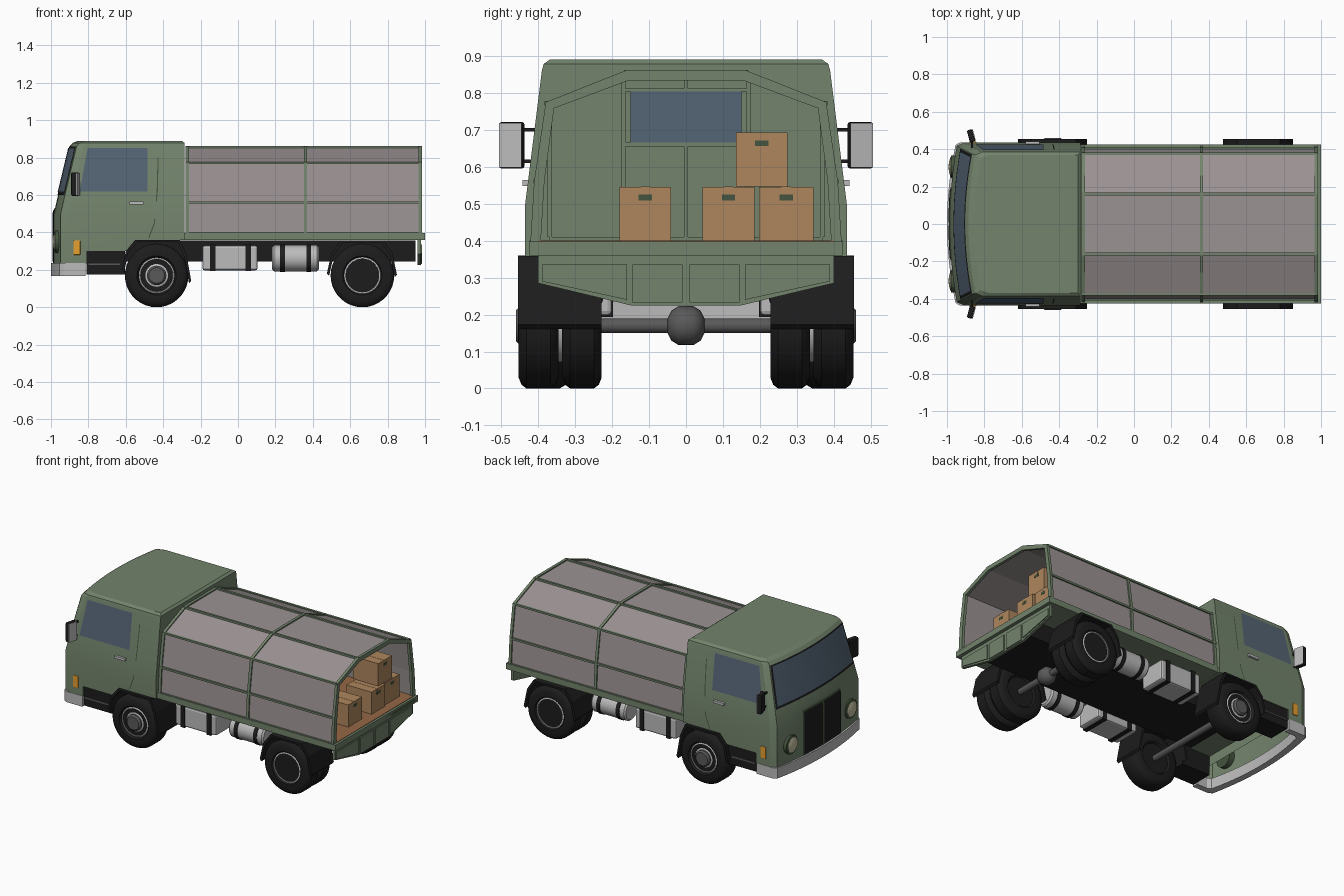
import bpy, bmesh, math
from mathutils import Vector

if "Cube" in bpy.data.objects:
    bpy.data.objects.remove(bpy.data.objects["Cube"])

def mat(name, r, g, b):
    m = bpy.data.materials.new(name)
    m.diffuse_color = (r, g, b, 1)
    m.use_nodes = True
    m.node_tree.nodes["Principled BSDF"].inputs["Base Color"].default_value = m.diffuse_color
    return m

GREEN, BLACK = mat("green", .17, .23, .15), mat("black", .012, .012, .012)
GLASS, CANVAS = mat("glass", .09, .13, .18), mat("canvas", .33, .29, .29)
CARD, ORANGE = mat("cardboard", .42, .24, .11), mat("orange", .8, .35, .03)
SEAM, CREAM = mat("seam", .06, .09, .05), mat("cream", .55, .52, .35)
STEEL, WOOD, LIGHT = mat("steel", .1, .1, .1), mat("wood", .3, .14, .06), mat("light_grey", .5, .5, .5)

def obj(name, verts, faces, m=None, smooth=None, bevel=0):
    me = bpy.data.meshes.new(name)
    me.from_pydata([tuple(v) for v in verts], [], faces)
    bm = bmesh.new()
    bm.from_mesh(me)
    bmesh.ops.recalc_face_normals(bm, faces=bm.faces)
    if bevel:
        bmesh.ops.bevel(bm, geom=bm.edges[:], offset=bevel, segments=2, profile=.5, affect='EDGES')
    bm.to_mesh(me)
    bm.free()
    o = bpy.data.objects.new(name, me)
    bpy.context.collection.objects.link(o)
    if m:
        me.materials.append(m)
    if smooth:
        bpy.ops.object.select_all(action='DESELECT')
        o.select_set(True)
        bpy.context.view_layer.objects.active = o
        bpy.ops.object.shade_smooth_by_angle(angle=math.radians(smooth))
    return o

def prism(name, pts, axis, a, b, m=None, **k):
    """Extrude a 2D outline along an axis from a to b."""
    put = {'x': lambda p, t: (t, p[0], p[1]), 'y': lambda p, t: (p[0], t, p[1]),
           'z': lambda p, t: (p[0], p[1], t)}[axis]
    n = len(pts)
    faces = [(i, (i + 1) % n, n + (i + 1) % n, n + i) for i in range(n)]
    faces += [tuple(range(n))[::-1], tuple(range(n, 2 * n))]
    return obj(name, [put(p, a) for p in pts] + [put(p, b) for p in pts], faces, m, **k)

def box(name, x0, x1, y0, y1, z0, z1, m=None, **k):
    return prism(name, [(x0, y0), (x1, y0), (x1, y1), (x0, y1)], 'z', z0, z1, m, **k)

def lathe(name, prof, c, axis, m=None, n=32, smooth=35):
    """Revolve (radius, offset) points about an axis through c."""
    vs, fs, k = [], [], len(prof)
    for i in range(n):
        a = 2 * math.pi * i / n
        for r, t in prof:
            p, q = r * math.cos(a), r * math.sin(a)
            vs.append(Vector(c) + Vector((p, t, q) if axis == 'y' else (t, p, q)))
        for j in range(k - 1):
            i2 = (i + 1) % n
            fs.append((i * k + j, i * k + j + 1, i2 * k + j + 1, i2 * k + j))
    fs += [tuple(i * k for i in range(n)), tuple(i * k + k - 1 for i in range(n))]
    return obj(name, vs, fs, m, smooth)

SIDES = ((-1, "right"), (1, "left"))

# cab shell: rings of (z, front x, half width)
LEV = [(.235, -.985, .435), (.5, -.985, .435), (.6, -.962, .4225), (.86, -.9, .39),
       (.878, -.885, .385), (.89, -.855, .368)]

def at(z):
    for (z0, f0, w0), (z1, f1, w1) in zip(LEV, LEV[1:]):
        if z <= z1:
            t = (z - z0) / (z1 - z0)
            return f0 + t * (f1 - f0), w0 + t * (w1 - w0)

def front(u, z, d=0):
    f, w = at(z)
    return (f + .04 * u * u - d, u * w, z)

US = [-.96 + .16 * i for i in range(13)]
rings = []
for z, f, w in LEV:
    back = -.285 if z < .88 else -.30
    xc = f + .075
    rings.append([(back, -w, z), (xc, -w, z)] + [front(u, z) for u in US] + [(xc, w, z), (back, w, z)])
n = len(rings[0])
faces = [(r * n + i, r * n + (i + 1) % n, (r + 1) * n + (i + 1) % n, (r + 1) * n + i)
         for r in range(len(LEV) - 1) for i in range(n)]
faces += [tuple(range(n)), tuple(range((len(LEV) - 1) * n, len(LEV) * n))]
cab = obj("cab", [v for r in rings for v in r], faces, GREEN)
cut = prism("cab_cutter", [(-.81, .1), (-.81, .3), (-.6, .3), (-.55, .36), (-.31, .36), (-.2, .355), (-.2, .1)],
            'y', -.6, .6)
mod = cab.modifiers.new("arch", 'BOOLEAN')
mod.operation, mod.solver, mod.object = 'DIFFERENCE', 'EXACT', cut
bpy.context.view_layer.objects.active = cab
cab.select_set(True)
bpy.ops.object.modifier_apply(modifier="arch")
bpy.data.objects.remove(cut)
bm = bmesh.new()
bm.from_mesh(cab.data)
bmesh.ops.delete(bm, geom=[f for f in bm.faces if f.calc_center_median().z < .24], context='FACES')
bm.to_mesh(cab.data)
bm.free()
bpy.ops.object.shade_smooth_by_angle(angle=math.radians(20))

def front_patch(name, u1, zs, d, m, u0=None):
    """Patch that follows the curved cab nose."""
    u0 = -u1 if u0 is None else u0
    k = 13
    vs = [front(u0 + (u1 - u0) * i / (k - 1), z, d) for z in zs for i in range(k)]
    fs = [(r * k + i, r * k + i + 1, r * k + k + i + 1, r * k + k + i)
          for r in range(len(zs) - 1) for i in range(k - 1)]
    return obj(name, vs, fs, m, 30)

front_patch("windscreen_seal", .95, [.6, .859], .003, BLACK)
front_patch("windscreen", .92, [.615, .852], .006, GLASS)
front_patch("grille_surround", .45, [.236, .5, .53], .003, SEAM)
for s, side in SIDES:
    front_patch(f"grille_{side}", .43 if s > 0 else -.02, [.245, .5, .52], .007, BLACK, .02 if s > 0 else -.43)

# bumper wrapping round the nose
arc = [(-1 + .05 * u * u, u * .44) for u in US]
outer = [(-.815, -.437), (-.93, -.437)] + arc + [(-.93, .437), (-.815, .437)]
inner = [(x + (.0 if abs(x + .815) < .01 else .04), y * .91) for x, y in outer]
prism("bumper", outer + inner[::-1], 'z', .168, .237, LIGHT)

def arch(name, pts, y0, y1, t=.012):
    cx = sum(p[0] for p in pts) / len(pts)
    inn = [(x + (t if x < cx else -t), z - t) for x, z in pts]
    prism(name, pts + inn[::-1], 'y', y0, y1, BLACK)

def tyre(name, x, y0, y1):
    h, c = (y1 - y0) / 2, (y0 + y1) / 2
    lathe(name, [(.095, -h * .8), (.105, -h), (.14, -h), (.16, -h * .85), (.17, -h * .6), (.17, h * .6),
                 (.16, h * .85), (.14, h), (.105, h), (.095, h * .8)], (x, c, .17), 'y', BLACK, 36)

FX, RX = -.435, .665
for s, side in SIDES:
    def sy(a, b):
        return sorted((s * a, s * b))
    # doors: window, seam, handle
    win = [(-.845, .62), (-.485, .62), (-.485, .85), (-.805, .85)]
    obj(f"side_window_{side}", [(x, s * (at(z)[1] + .004), z) for x, z in win], [(0, 1, 2, 3)], GLASS)
    seam = [(-.43, .8), (-.435, .62), (-.45, .45), (-.48, .37)]
    vs = [(x + d, s * (at(z)[1] + .002), z) for x, z in seam for d in (0, .006)]
    obj(f"door_seam_{side}", vs, [(2 * i, 2 * i + 1, 2 * i + 3, 2 * i + 2) for i in range(3)], SEAM)
    box(f"door_handle_{side}", -.58, -.505, *sy(.42, .442), .548, .564, LIGHT)
    # lamps
    x = front(.7, .35)[0]
    lathe(f"headlight_rim_{side}", [(.06, .03), (.06, -.012), (.048, -.016)], (x, s * .305, .35), 'x', SEAM)
    lathe(f"headlight_{side}", [(.049, .0), (.047, -.017), (.03, -.023), (.01, -.026)], (x, s * .305, .35), 'x', CREAM)
    box(f"indicator_{side}", -.88, -.843, *sy(.42, .441), .28, .357, ORANGE, bevel=.004)
    # mirrors
    my0, my1 = sy(.437, .505)
    m = box(f"mirror_{side}", -.018, .012, my0 - s * .47, my1 - s * .47, -.063, .063, BLACK, bevel=.008)
    g = box(f"mirror_face_{side}", .011, .015, my0 - s * .47 + .003, my1 - s * .47 - .003, -.06, .06, LIGHT)
    for o in (m, g):
        o.location, o.rotation_euler = (-.868, s * .471, .658), (0, 0, s * .25)
    for z in (.615, .70):
        box(f"mirror_arm_{side}", -.872, -.862, *sy(.38, .45), z - .005, z + .005, BLACK)
    # steps and mudguards
    box(f"step_{side}", -.81, -.605, *sy(.28, .428), .175, .3, BLACK)
    box(f"step_tread_{side}", -.8, -.63, *sy(.42, .434), .225, .235, STEEL)
    arch(f"front_mudguard_{side}", [(-.62, .2), (-.6, .3), (-.55, .36), (-.31, .36), (-.275, .28), (-.25, .14)],
         *sy(.25, .455))
    arch(f"rear_mudguard_{side}", [(.475, .18), (.5, .29), (.55, .358), (.78, .358), (.825, .29), (.85, .173)],
         *sy(.228, .455))
    # wheels
    tyre(f"front_tyre_{side}", FX, *sy(.315, .45))
    tyre(f"rear_tyre_outer_{side}", RX, *sy(.345, .453))
    tyre(f"rear_tyre_inner_{side}", RX, *sy(.228, .335))
    lathe(f"front_rim_{side}", [(.1, -s * .05), (.1, s * .05), (.088, s * .055), (.08, s * .04), (.055, s * .055)],
          (FX, s * .385, .17), 'y', LIGHT)
    lathe(f"front_hub_{side}", [(.052, 0), (.052, s * .065), (.042, s * .075)], (FX, s * .385, .17), 'y', STEEL)
    lathe(f"rear_rim_{side}", [(.1, -s * .15), (.1, s * .05), (.09, s * .052), (.078, -s * .02), (.05, -s * .03)],
          (RX, s * .395, .17), 'y', LIGHT)
    lathe(f"rear_hub_{side}", [(.05, -s * .04), (.047, s * .025), (.038, s * .035)], (RX, s * .395, .17), 'y', STEEL)
    # tanks with straps
    box(f"square_tank_{side}", -.19, .105, *sy(.2, .375), .197, .33, LIGHT, bevel=.012)
    lathe(f"round_tank_{side}", [(.06, 0), (.07, .01), (.07, .24), (.06, .25)], (.183, s * .295, .262), 'x', LIGHT)
    for x in (-.15, .04):
        box(f"square_strap_{side}", x, x + .03, *sy(.197, .379), .193, .335, BLACK)
    for x in (.225, .365):
        lathe(f"round_strap_{side}", [(.074, 0), (.074, .025)], (x, s * .295, .262), 'x', BLACK)

# axles and chassis
for x, nm in ((FX, "front"), (RX, "rear")):
    lathe(f"{nm}_axle", [(.02, -.36), (.02, .36)], (x, 0, .17), 'y', STEEL, 16)
lathe("differential", [(.02, -.05), (.04, -.04), (.053, -.02), (.053, .02), (.04, .04), (.02, .05)],
      (RX, 0, .17), 'y', STEEL, 20)
box("chassis", -.6, .95, -.2, .2, .245, .358, BLACK)

# load bed
box("bed_frame", -.285, 1, -.425, .425, .36, .398, GREEN)
box("bed_floor", -.27, .985, -.4, .4, .398, .401, WOOD)
box("bed_end_panel", .999, 1.0, -.395, .395, .368, .39, SEAM)

# lowered tailgate with raised panels
prism("tailgate", [(-.4, .36), (-.4, .285), (-.15, .225), (.15, .225), (.4, .285), (.4, .36)], 'x', .96, .978, GREEN)
for s, side in SIDES:
    prism(f"tailgate_inner_panel_{side}", [(s * y, z) for y, z in ((.01, .232), (.145, .232), (.145, .335), (.01, .335))],
          'x', .978, .984, GREEN)
    prism(f"tailgate_outer_panel_{side}", [(s * y, z) for y, z in ((.16, .24), (.39, .29), (.39, .335), (.16, .335))],
          'x', .978, .984, GREEN)

# canopy
def section(d):
    h = [(.413 + d, .395), (.403 + d, .56), (.373 + .8 * d, .77 + .6 * d), (.16 + .2 * d, .853 + d)]
    return h + [(-y, z) for y, z in h[::-1]]

prism("canopy", section(0) + section(-.012)[::-1], 'x', -.28, .975, CANVAS)
for i, x in enumerate((-.28, .352, .965)):
    prism(f"canopy_bow_{i}", section(.008) + section(-.02)[::-1], 'x', x, x + .018, GREEN)
for i, (y, z) in enumerate(section(.003)):
    box(f"canopy_rail_{i}", -.28, .975, y - .007, y + .007, z - .006, z + .006, GREEN)

# bulkhead, rear window and ribs
prism("bulkhead", section(-.005), 'x', -.282, -.272, GREEN)
box("rear_window", -.272, -.262, -.15, .15, .665, .803, GLASS)
for y0, y1, z0, z1 in ((-.175, -.163, .4, .84), (.163, .175, .4, .84), (-.006, .006, .4, .66), (-.006, .006, .805, .845),
                       (-.165, .165, .655, .667), (-.165, .165, .803, .812), (-.37, .37, .4, .41), (-.375, -.363, .41, .76),
                       (.363, .375, .41, .76)):
    box("bulkhead_rib", -.273, -.264, y0, y1, z0, z1, GREEN)

# cartons
for i, (x, y, z, w, h) in enumerate(((.74, -.18, .401, .14, .144), (.75, .045, .401, .14, .144),
                                     (.74, .197, .401, .148, .144), (.735, .135, .546, .14, .146))):
    box(f"carton_{i}", x, x + .18, y, y + w, z, z + h, CARD)
    box(f"carton_slot_{i}", x + .179, x + .182, y + w / 2 - .018, y + w / 2 + .018, z + h * .75, z + h * .86, SEAM)
    box(f"carton_tape_{i}", x - .001, x + .181, y + w / 2 - .012, y + w / 2 + .012, z + h * .87, z + h + .001, CARD)
